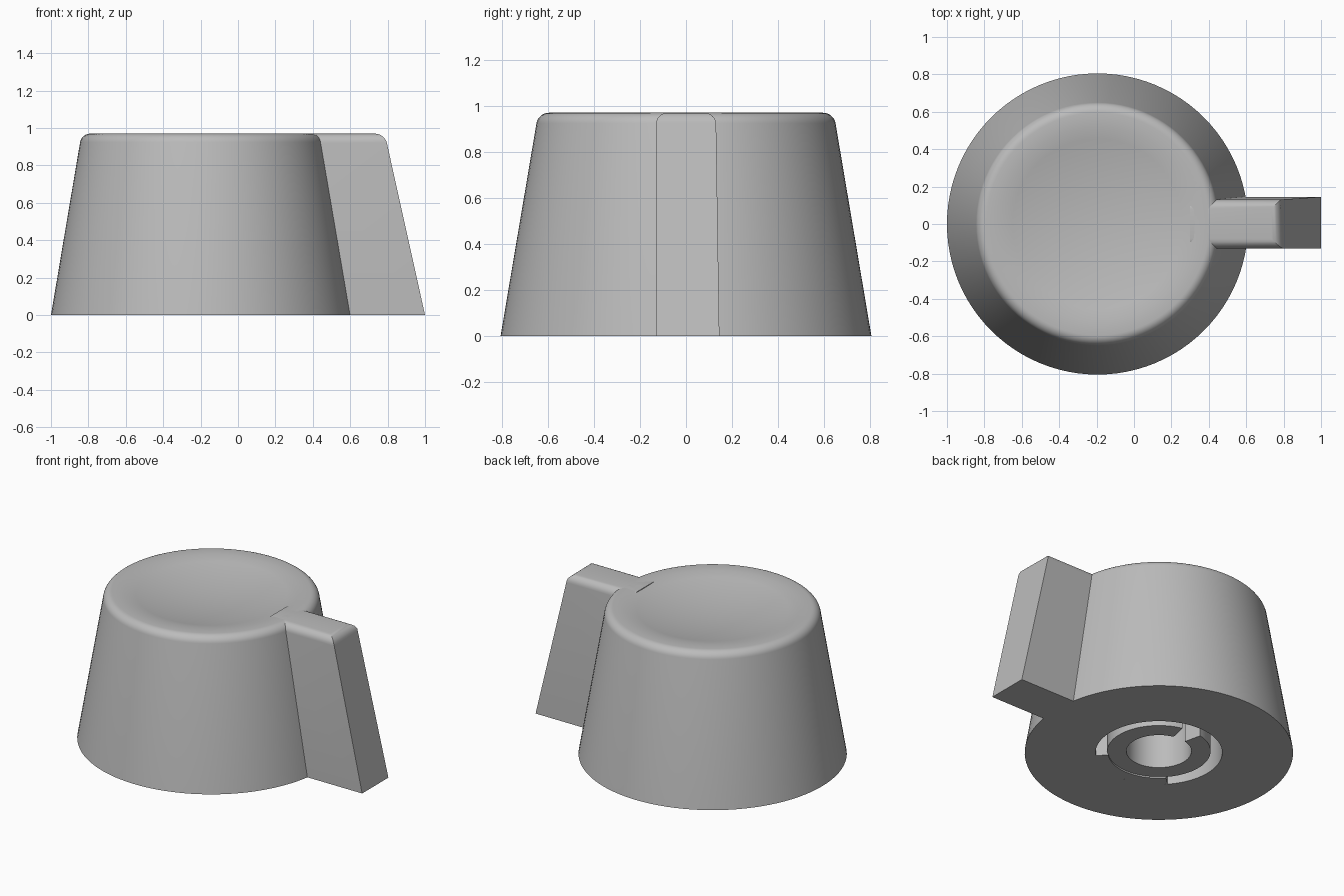
import bpy, bmesh, math
from mathutils import Vector

cube = bpy.data.objects.get("Cube")
if cube:
    bpy.data.objects.remove(cube)

grey = bpy.data.materials.new("grey_plastic")
grey.use_nodes = True
colour = (0.5, 0.5, 0.5, 1)
grey.diffuse_color = colour
grey.node_tree.nodes["Principled BSDF"].inputs["Base Color"].default_value = colour

CENTRE = Vector((-0.195, 0, 0))
TOP = 0.97
HOLE_TOP = 0.7


def finish(bm, name):
    bmesh.ops.remove_doubles(bm, verts=bm.verts, dist=1e-5)
    bmesh.ops.recalc_face_normals(bm, faces=bm.faces)
    mesh = bpy.data.meshes.new(name)
    bm.to_mesh(mesh)
    bm.free()
    mesh.materials.append(grey)
    obj = bpy.data.objects.new(name, mesh)
    bpy.context.collection.objects.link(obj)
    bpy.ops.object.select_all(action='DESELECT')
    obj.select_set(True)
    bpy.context.view_layer.objects.active = obj
    bpy.ops.object.shade_smooth_by_angle(angle=math.radians(30))
    return obj


def lathe(name, profile, start=0, sweep=360, steps=96, closed=False):
    """Revolve a radius/height profile about the knob axis, capping partial turns."""
    bm = bmesh.new()
    a = math.radians(start)
    verts = [bm.verts.new((r * math.cos(a), r * math.sin(a), z)) for r, z in profile]
    pairs = list(zip(verts, verts[1:])) + ([(verts[-1], verts[0])] if closed else [])
    edges = [bm.edges.new(p) for p in pairs]
    result = bmesh.ops.spin(bm, geom=verts + edges, cent=(0, 0, 0), axis=(0, 0, 1),
                            angle=math.radians(sweep), steps=steps)
    if sweep < 360:
        last = [g for g in result["geom_last"] if isinstance(g, bmesh.types.BMEdge)]
        bmesh.ops.contextual_create(bm, geom=edges)
        bmesh.ops.contextual_create(bm, geom=last)
    obj = finish(bm, name)
    obj.location = CENTRE
    return obj


# Tapered body: shallow dish, rounded rim, sloping wall and hollow underside
dish = [(0.52 * i / 8, TOP - 0.06 * (1 - (i / 8) ** 2)) for i in range(9)]
rim = [(0.595 + 0.055 * math.sin(t), TOP - 0.055 + 0.055 * math.cos(t))
       for t in [math.radians(80) * i / 8 for i in range(9)]]
base = [(0.805, 0), (0.38, 0), (0.38, HOLE_TOP), (0, HOLE_TOP)]
lathe("knob_body", dish + rim + base)

# Slotted shaft hub, open towards the back
hub = [(0.195, 0.01), (0.31, 0.01), (0.31, HOLE_TOP + 0.02), (0.195, HOLE_TOP + 0.02)]
lathe("shaft_hub", hub, start=103, sweep=334, steps=80, closed=True)

# Solid web joining the hub to the body
web = [(0.305, 0), (0.38, 0), (0.38, HOLE_TOP + 0.02), (0.305, HOLE_TOP + 0.02)]
lathe("hub_web", web, start=-138, sweep=93, steps=24, closed=True)

# Pointer fin with sloping nose and rounded top edges
bm = bmesh.new()
bmesh.ops.create_cube(bm, size=1)
for v in bm.verts:
    upper, outer, back = v.co.z > 0, v.co.x > 0, v.co.y > 0
    v.co.x = (0.785 if upper else 1.0) if outer else (0.3 if upper else 0.45)
    v.co.y = (0.13 if upper else 0.145) if back else -0.13
    v.co.z = TOP if upper else 0
rounded = [e for e in bm.edges
           if all(v.co.z > 0.5 for v in e.verts) and any(v.co.x > 0.5 for v in e.verts)]
bmesh.ops.bevel(bm, geom=rounded, offset=0.05, segments=6, profile=0.5, affect='EDGES')
finish(bm, "pointer_fin")
